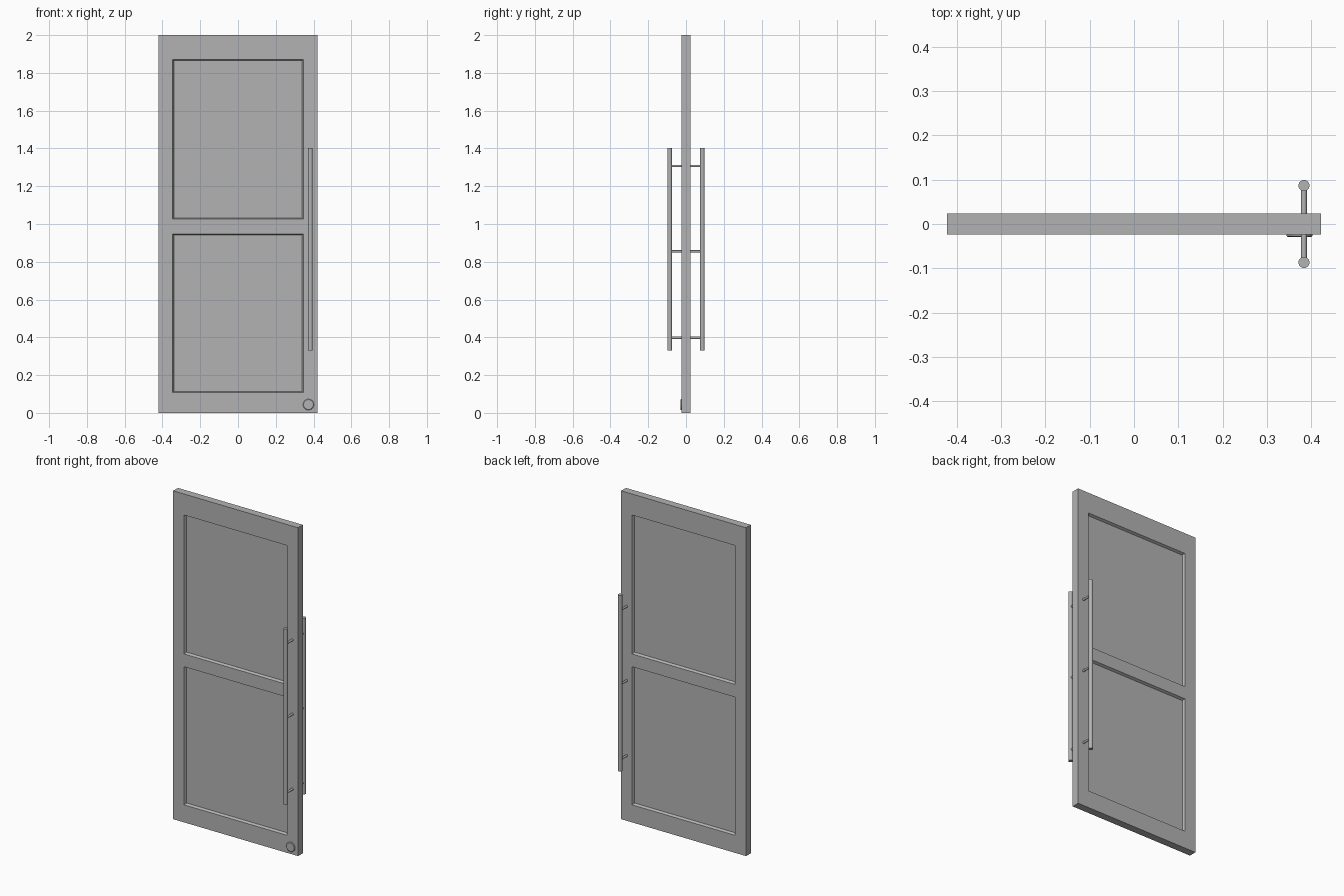
import bpy, bmesh, math
from mathutils import Matrix, Vector

cube = bpy.data.objects.get("Cube")
if cube:
    bpy.data.objects.remove(cube, do_unlink=True)

grey = bpy.data.materials.new("plain grey")
grey.use_nodes = True
colour = (0.45, 0.45, 0.45, 1)
grey.diffuse_color = colour
grey.node_tree.nodes["Principled BSDF"].inputs["Base Color"].default_value = colour

HALF_W, HALF_T = 0.421, 0.0232
HANDLE_X, HANDLE_Y = 0.383, 0.0865


def make_object(name, bm, smooth=False):
    bmesh.ops.recalc_face_normals(bm, faces=bm.faces)
    mesh = bpy.data.meshes.new(name)
    bm.to_mesh(mesh)
    bm.free()
    mesh.materials.append(grey)
    obj = bpy.data.objects.new(name, mesh)
    bpy.context.collection.objects.link(obj)
    if smooth:
        bpy.ops.object.select_all(action="DESELECT")
        obj.select_set(True)
        bpy.context.view_layer.objects.active = obj
        bpy.ops.object.shade_smooth_by_angle(angle=math.radians(35))
    return obj


def cylinder(name, start, end, radius, end_radius=None, sides=24):
    start, end = Vector(start), Vector(end)
    axis = end - start
    turn = axis.to_track_quat("Z", "Y").to_matrix().to_4x4()
    bm = bmesh.new()
    bmesh.ops.create_cone(bm, cap_ends=True, segments=sides, radius1=radius,
                          radius2=end_radius or radius, depth=axis.length,
                          matrix=Matrix.Translation((start + end) / 2) @ turn)
    return make_object(name, bm, smooth=True)


# Door slab: grid of faces, the two panel openings inset with a sloped moulding
xs = (-HALF_W, -0.347, 0.347, HALF_W)
zs = (0, 0.107, 0.948, 1.026, 1.872, 2)
bm = bmesh.new()
panels = []
for side in (-1, 1):
    grid = [[bm.verts.new((x, side * HALF_T, z)) for z in zs] for x in xs]
    for i in range(len(xs) - 1):
        for j in range(len(zs) - 1):
            face = bm.faces.new((grid[i][j], grid[i + 1][j],
                                 grid[i + 1][j + 1], grid[i][j + 1]))
            if i == 1 and j in (1, 3):
                panels.append(face)
rim = [e for e in bm.edges if e.is_boundary]
bmesh.ops.bridge_loops(bm, edges=rim)
bmesh.ops.recalc_face_normals(bm, faces=bm.faces)
bmesh.ops.inset_individual(bm, faces=panels, thickness=0.01, depth=-0.015)
make_object("door_slab", bm)

# Pull handles on both faces, each with three standoffs
for side, place in ((-1, "front"), (1, "back")):
    y = side * HANDLE_Y
    cylinder(place + "_handle_bar", (HANDLE_X, y, 0.33), (HANDLE_X, y, 1.402), 0.0125)
    for level, z in (("lower", 0.398), ("middle", 0.855), ("upper", 1.307)):
        cylinder(f"{place}_{level}_handle_post", (HANDLE_X, side * HALF_T, z),
                 (HANDLE_X, y, z), 0.0065, sides=16)

# Round floor lock at the bottom front corner
cylinder("lock_disc", (0.373, -HALF_T, 0.044), (0.373, -0.027, 0.044), 0.029, sides=32)
cylinder("lock_rim", (0.373, -0.027, 0.044), (0.373, -0.0295, 0.044), 0.029, 0.026, sides=32)
